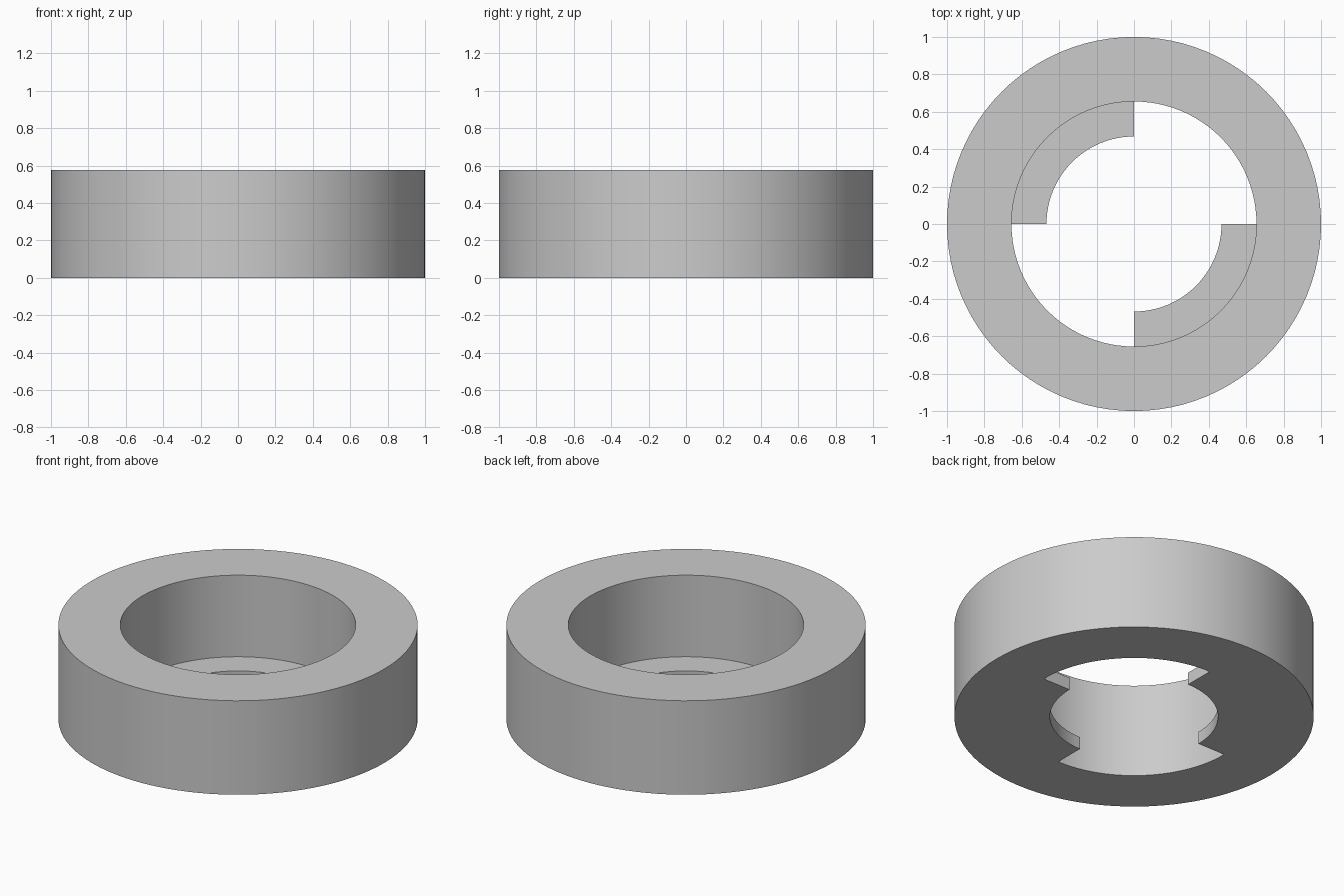
import bpy, bmesh
from math import cos, sin, tau, radians

if "Cube" in bpy.data.objects:
    bpy.data.objects.remove(bpy.data.objects["Cube"])

N = 96                       # segments, divisible by 4
R_OUT, R_IN, R_TAB = 1.0, 0.655, 0.468
H, T = 0.577, 0.076          # ring height, tab thickness

# Cross-sections as (radius, z), swept around the axis
PLAIN = [(R_OUT, 0), (R_OUT, H), (R_IN, H), (R_IN, T), (R_IN, 0)]
TABBED = [(R_OUT, 0), (R_OUT, H), (R_IN, H), (R_IN, T), (R_TAB, T), (R_TAB, 0), (R_IN, 0)]

bm = bmesh.new()
cache = {}


def vert(i, p):
    key = (i % N, p)
    if key not in cache:
        a = tau * key[0] / N
        cache[key] = bm.verts.new((p[0] * cos(a), p[0] * sin(a), p[1]))
    return cache[key]


def has_tab(i):
    # Tabs fill the back-left and front-right quadrants
    return (i % N) // (N // 4) in (1, 3)


for i in range(N):
    profile = TABBED if has_tab(i) else PLAIN
    for p, q in zip(profile, profile[1:] + profile[:1]):
        bm.faces.new([vert(i, p), vert(i + 1, p), vert(i + 1, q), vert(i, q)])
    # End wall wherever a tab starts or stops
    if has_tab(i) != has_tab(i - 1):
        bm.faces.new([vert(i, p) for p in TABBED[3:]])

bmesh.ops.recalc_face_normals(bm, faces=bm.faces[:])
mesh = bpy.data.meshes.new("locking_ring")
bm.to_mesh(mesh)
bm.free()

ring = bpy.data.objects.new("locking_ring", mesh)
bpy.context.collection.objects.link(ring)
bpy.context.view_layer.objects.active = ring
ring.select_set(True)
bpy.ops.object.shade_smooth_by_angle(angle=radians(30))
